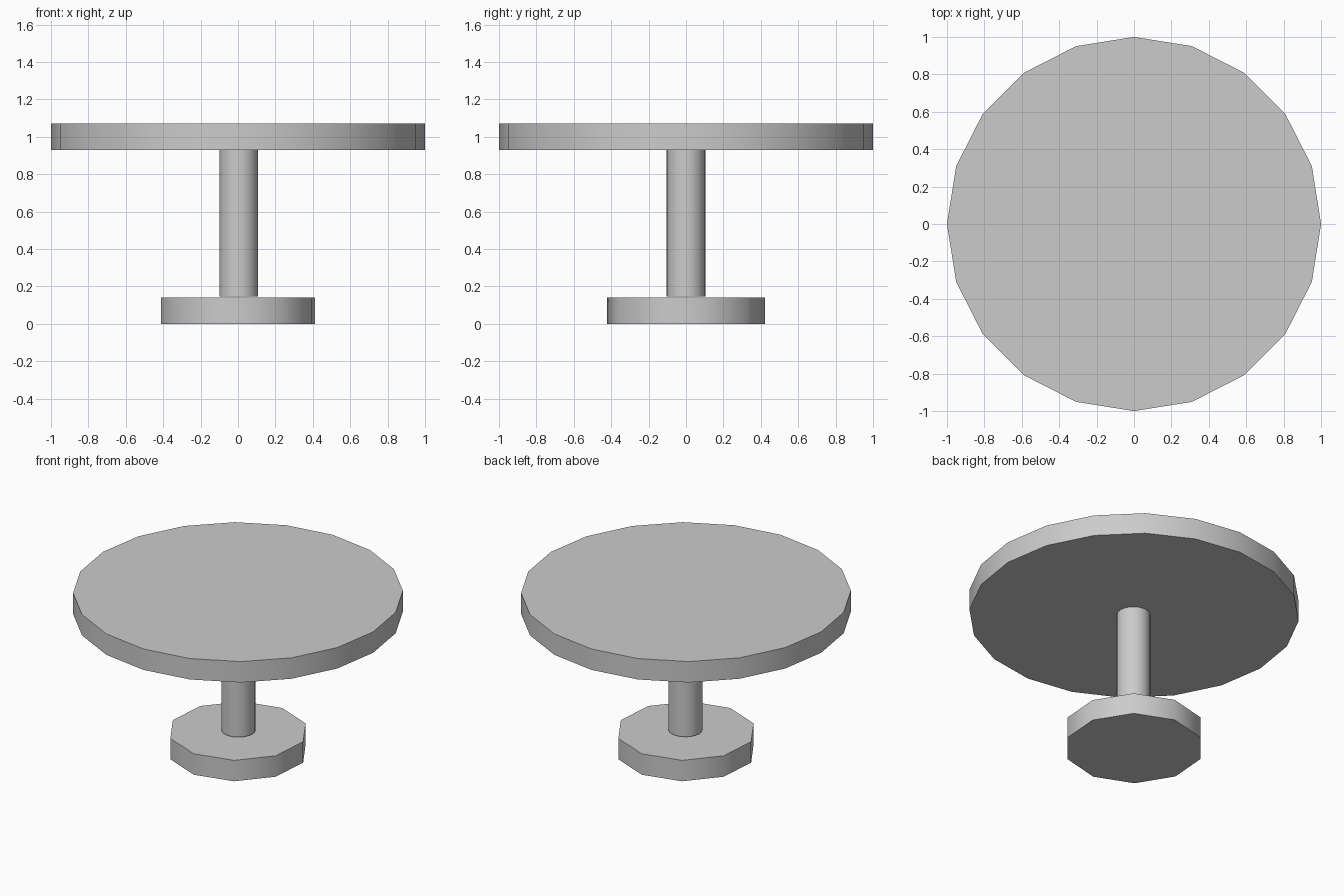
import bpy
from math import radians

if "Cube" in bpy.data.objects:
    bpy.data.objects.remove(bpy.data.objects["Cube"])


def disc(name, sides, radius, z0, z1, turn=0.0, x=0.0, y=0.0):
    """Upright prism from z0 to z1 with smooth sides and sharp rims.
    turn is the angle of one corner from the +y axis, in degrees."""
    bpy.ops.mesh.primitive_cylinder_add(
        vertices=sides, radius=radius, depth=z1 - z0,
        location=(x, y, (z0 + z1) / 2), rotation=(0, 0, radians(turn)))
    ob = bpy.context.object
    ob.name = name
    bpy.ops.object.shade_smooth_by_angle(angle=radians(40))
    return ob


# round top
disc("table_top", 20, 1.0, 0.93, 1.07)

# central column
disc("column", 20, 0.103, 0.147, 0.935, x=0.004)

# foot, slightly turned
disc("foot", 10, 0.424, 0.0, 0.14, turn=-4.3)
